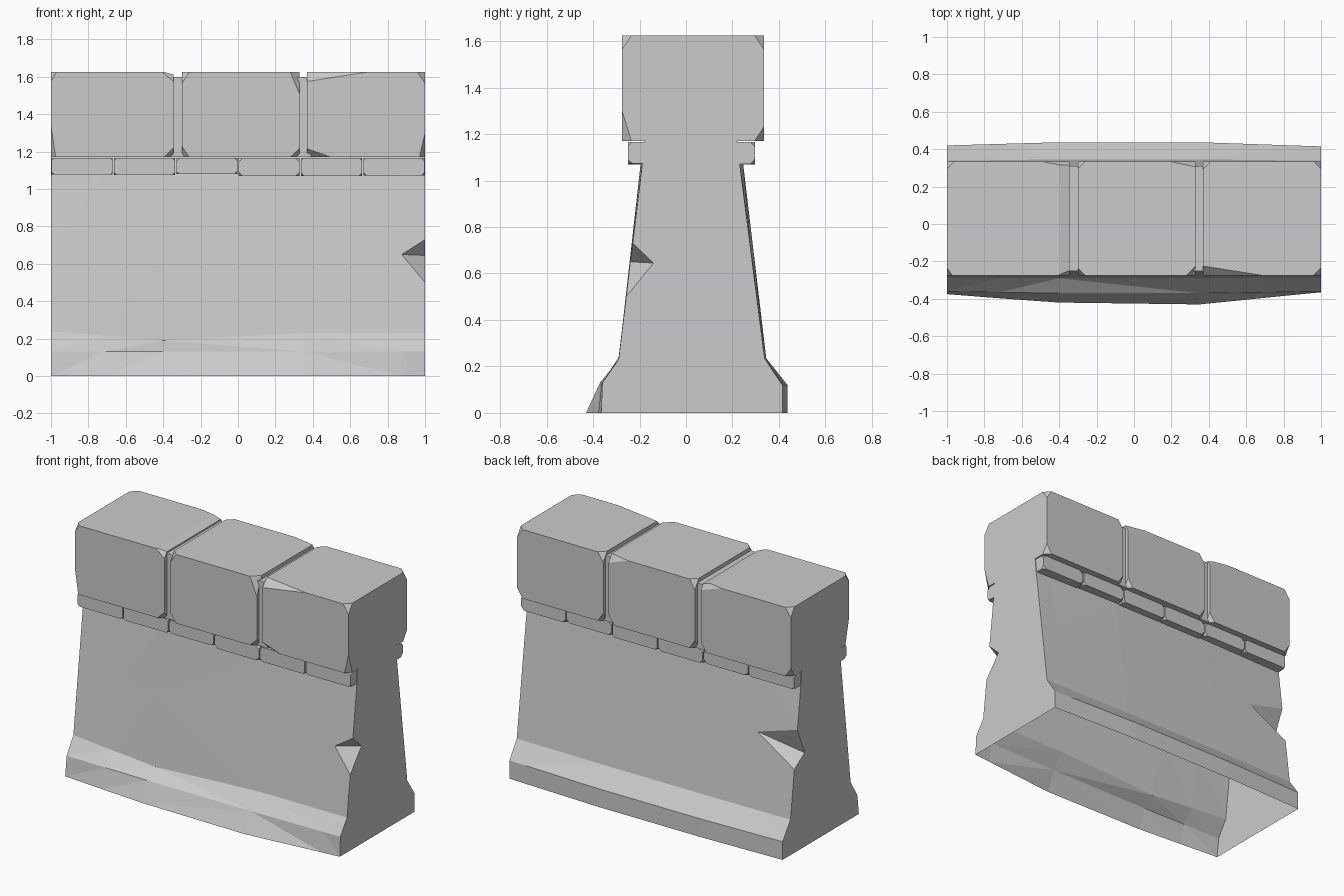
import bpy, bmesh, random
from mathutils import Vector

random.seed(4)
if "Cube" in bpy.data.objects:
    bpy.data.objects.remove(bpy.data.objects["Cube"], do_unlink=True)

# Single stone colour
stone = bpy.data.materials.new("grey_stone")
stone.use_nodes = True
grey = (0.6, 0.6, 0.6, 1)
stone.diffuse_color = grey
bsdf = next(n for n in stone.node_tree.nodes if n.type == 'BSDF_PRINCIPLED')
bsdf.inputs["Base Color"].default_value = grey
bsdf.inputs["Roughness"].default_value = 0.9


def finish(name, bm):
    bmesh.ops.recalc_face_normals(bm, faces=bm.faces[:])
    mesh = bpy.data.meshes.new(name)
    bm.to_mesh(mesh)
    bm.free()
    mesh.materials.append(stone)
    obj = bpy.data.objects.new(name, mesh)
    bpy.context.collection.objects.link(obj)


def chipped_block(name, low, high, chips=()):
    """Box whose corners are sliced off; a chip is (corner signs, cut lengths)."""
    bm = bmesh.new()
    low, high = Vector(low), Vector(high)
    bmesh.ops.create_cube(bm, size=1)
    for v in bm.verts:
        v.co = Vector([h if c > 0 else l for c, l, h in zip(v.co, low, high)])
    for signs, cut in chips:
        corner = Vector([h if s > 0 else l for s, l, h in zip(signs, low, high)])
        corner.x -= signs[0] * cut[0]
        normal = Vector([s / c for s, c in zip(signs, cut)]).normalized()
        geom = bm.verts[:] + bm.edges[:] + bm.faces[:]
        bmesh.ops.bisect_plane(bm, geom=geom, plane_co=corner,
                               plane_no=normal, clear_outer=True)
        rim = [e for e in bm.edges if e.is_boundary]
        if rim:
            bmesh.ops.holes_fill(bm, edges=rim, sides=0)
    finish(name, bm)


def corner_chips(size, special):
    """Chips for all eight corners, with special sizes for some of them."""
    return [((x, y, z), special.get((x, y, z), size))
            for x in (-1, 1) for y in (-1, 1) for z in (-1, 1)]


def edge_points(low, high, tip_z, notch, broken):
    """Three points on a sloping face edge: a bite at the broken end, else one spot."""
    def on_face(z):
        return low[0] + (high[0] - low[0]) * (z - low[1]) / (high[1] - low[1])
    if not broken:
        return [(on_face(tip_z), tip_z)] * 3
    bottom, deep, top = notch
    return [(on_face(bottom), bottom), deep, (on_face(top), top)]


# Wall body: flared cross-sections joined along x, open underneath,
# with a broken notch in two opposite end edges
NECK = 1.17
FRONT_NOTCH = (.50, (-.14, .645), .73)
BACK_NOTCH = (.55, (.19, .62), .80)
sections = [  # x, front foot, front toe, ridge height, back heel, bulge
    (-1, -.375, -.36, .24, .42, 0),
    (-.72, -.397, -.365, .217, .428, .007),
    (-.4, -.42, -.37, .19, .437, .015),
    (.35, -.43, -.37, .23, .437, .015),
    (.875, -.377, -.362, .23, .419, .003),
    (1, -.365, -.36, .23, .415, 0),
]
bm = bmesh.new()
rings = []
for x, foot, toe, ridge, heel, bulge in sections:
    front_low, front_high = (-.29, ridge), (-.188 - bulge / 2, 1.07)
    back_low, back_high = (.338 + bulge / 2, .235), (.23 + bulge, 1.08)
    front_edge = edge_points(front_low, front_high, .65, FRONT_NOTCH, x == 1)
    back_edge = edge_points(back_low, back_high, .72, BACK_NOTCH, x == -1)
    outline = [(foot, 0), (toe, .13), front_low, *front_edge, front_high,
               (-.177, NECK), (.22, NECK),
               back_high, *reversed(back_edge), back_low, (heel, .12), (heel, 0)]
    rings.append([bm.verts.new((x, y, z)) for y, z in outline])
for a, b in zip(rings, rings[1:]):
    for i in range(len(a) - 1):
        bm.faces.new((a[i], a[i + 1], b[i + 1], b[i]))
bm.faces.new(rings[0])
bm.faces.new(rings[-1])
bmesh.ops.remove_doubles(bm, verts=bm.verts[:], dist=.0001)
bmesh.ops.triangulate(bm, faces=bm.faces[:])
finish("wall_body", bm)

# Three large coping blocks
FRONT, BACK, TOP = -.275, .335, 1.625
small = (.04, .04, .06)
blocks = [
    ("right", -1, -.345, {(-1, -1, -1): (.025, .04, .17), (-1, -1, 1): (.03, .04, .05),
                          (1, -1, 1): (.06, .035, .05), (1, -1, -1): (.05, .04, .05),
                          (1, 1, 1): (.15, .03, .05)}),
    ("middle", -.30, .33, {(1, -1, 1): (.05, .05, .12), (1, -1, -1): (.05, .04, .05),
                           (1, 1, 1): (.14, .03, .05)}),
    ("left", .37, 1, {(-1, -1, 1): (.32, .05, .05), (-1, -1, -1): (.13, .05, .045),
                      (1, -1, -1): (.03, .04, .13)}),
]
for name, x0, x1, special in blocks:
    chips = corner_chips(small, special)
    if name == "right":
        chips.append(((1, 1, 1), (.05, 9, .015)))  # worn top edge
    chipped_block(name + "_coping_block", (x0, FRONT, NECK), (x1, BACK, TOP), chips)

# Recessed mortar between the coping blocks
for name, x in (("right", -.322), ("left", .35)):
    chipped_block(name + "_mortar", (x - .04, -.25, NECK), (x + .04, .31, 1.6))

# Row of small bricks under the coping, front and back
pitch = 2 / 6
for side, y0, y1 in (("front", -.25, -.16), ("back", .2, .298)):
    for i in range(6):
        x0 = -1 + i * pitch
        drop = random.uniform(0, .012)
        nick = random.uniform(.012, .025)
        chipped_block(f"{side}_brick_{i + 1}", (x0 + .004, y0, 1.08 - drop),
                      (x0 + pitch - .004, y1, 1.166),
                      corner_chips((nick, .02, nick), {}))
